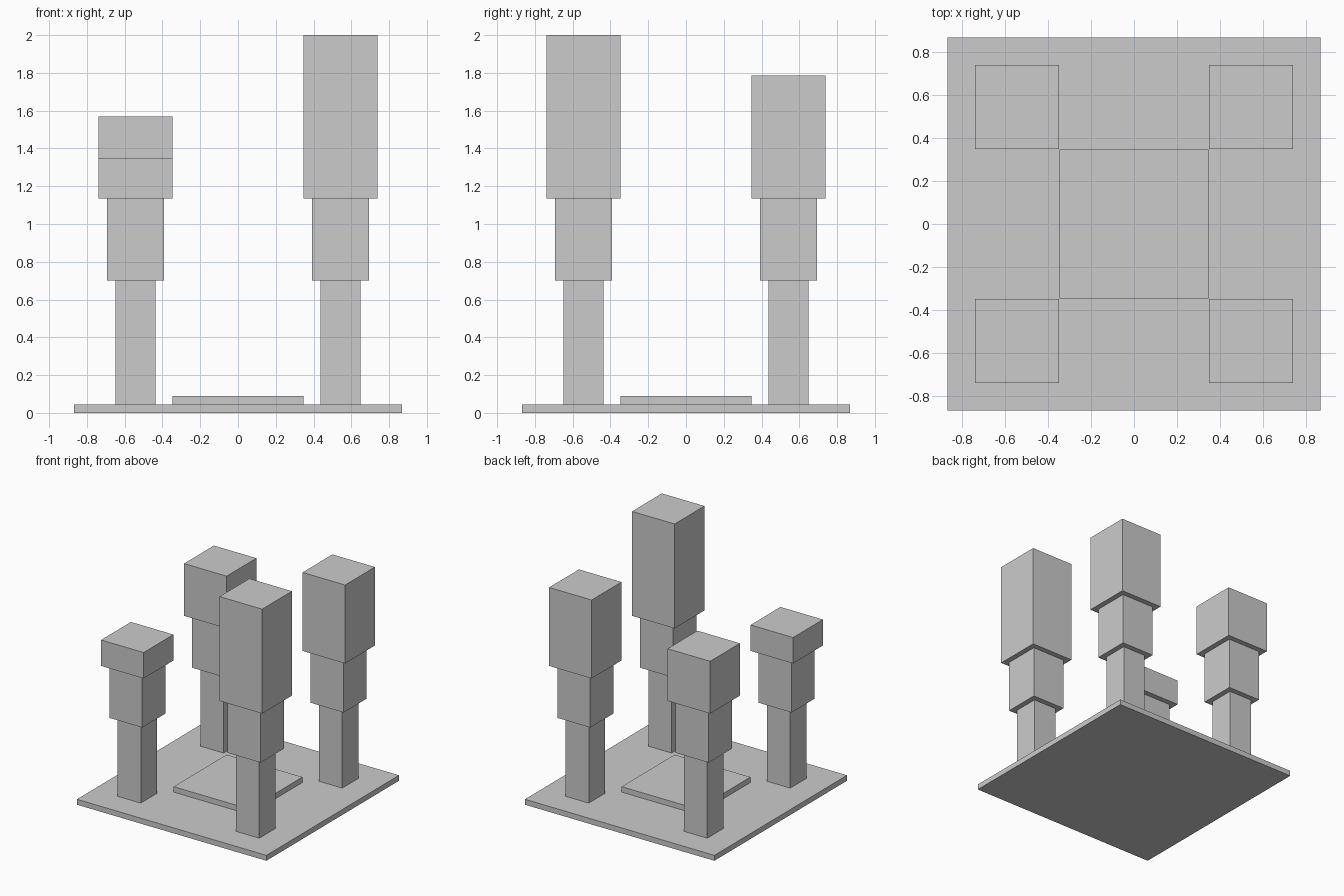
import bpy
import bmesh
from mathutils import Matrix, Vector

if "Cube" in bpy.data.objects:
    bpy.data.objects.remove(bpy.data.objects["Cube"])


def add_box(bm, x, y, width, z0, z1):
    """Square-based box between two heights."""
    m = Matrix.Translation((x, y, (z0 + z1) / 2)) @ Matrix.Diagonal(
        Vector((width, width, z1 - z0, 1)))
    bmesh.ops.create_cube(bm, size=1, matrix=m)


def make_object(name, x, y, sections):
    """One object from stacked (width, bottom, top) boxes."""
    bm = bmesh.new()
    for width, z0, z1 in sections:
        add_box(bm, 0, 0, width, z0, z1)
    mesh = bpy.data.meshes.new(name)
    bm.to_mesh(mesh)
    bm.free()
    ob = bpy.data.objects.new(name, mesh)
    ob.location = (x, y, 0)
    bpy.context.collection.objects.link(ob)
    return ob


# Ground slab and raised centre pad
SLAB_TOP = 0.045
make_object("base_slab", 0, 0, [(1.736, 0, SLAB_TOP)])
make_object("centre_pad", 0, 0, [(0.694, SLAB_TOP, 0.09)])

# Four stepped towers, widening upwards, each with its own height
OFFSET = 0.543
towers = {
    "front_left_tower": (-1, -1, 1.35),
    "back_left_tower": (-1, 1, 1.568),
    "back_right_tower": (1, 1, 1.785),
    "front_right_tower": (1, -1, 2.0),
}
for name, (sx, sy, top) in towers.items():
    make_object(name, sx * OFFSET, sy * OFFSET, [
        (0.213, SLAB_TOP, 0.70),
        (0.302, 0.70, 1.135),
        (0.39, 1.135, top),
    ])
